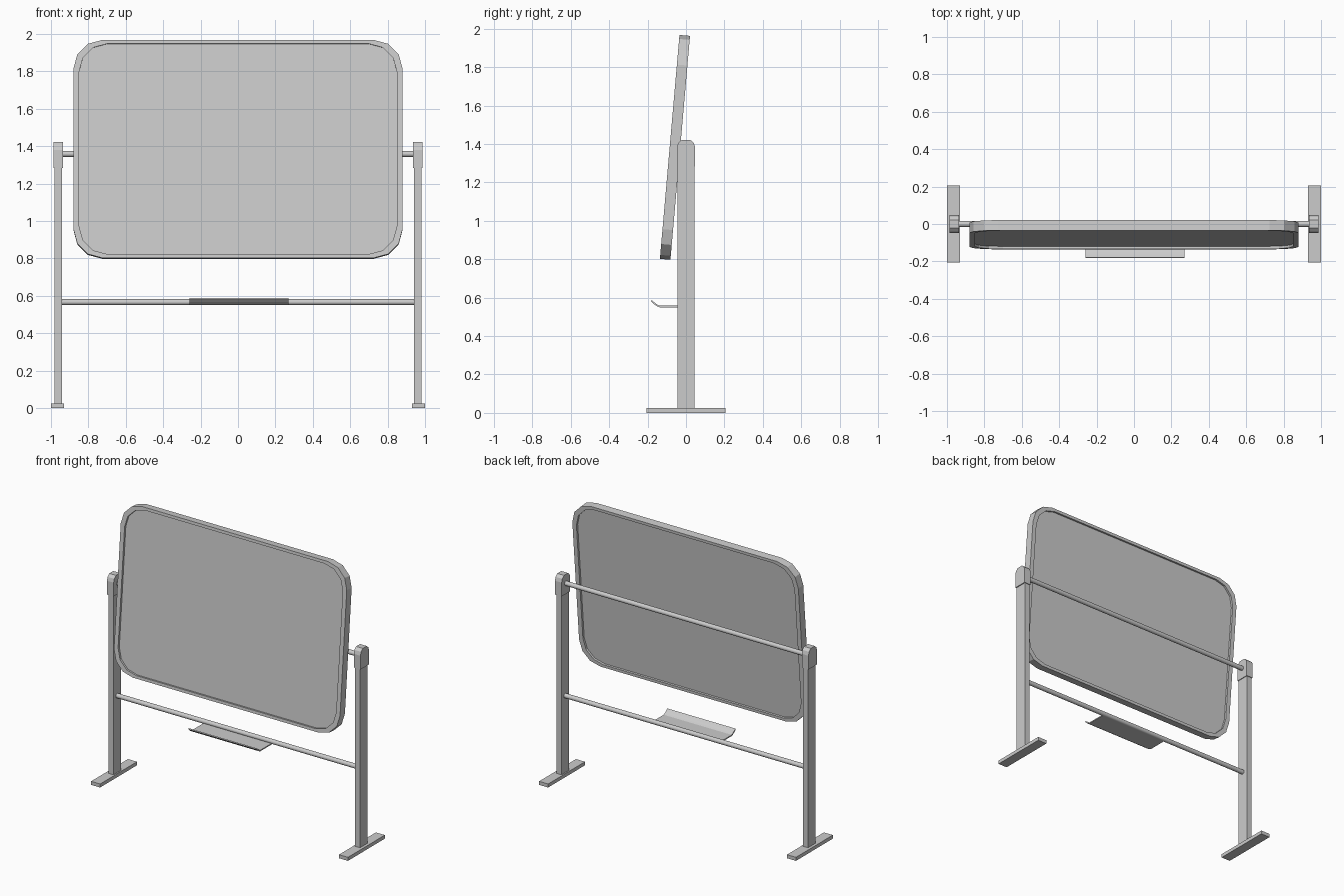
import bpy, bmesh
from math import sin, cos, pi, radians

if "Cube" in bpy.data.objects:
    bpy.data.objects.remove(bpy.data.objects["Cube"])


def make(name, bm, loc=(0, 0, 0), rot=(0, 0, 0)):
    bmesh.ops.recalc_face_normals(bm, faces=bm.faces)
    me = bpy.data.meshes.new(name)
    bm.to_mesh(me)
    bm.free()
    ob = bpy.data.objects.new(name, me)
    ob.location, ob.rotation_euler = loc, rot
    bpy.context.collection.objects.link(ob)
    return ob


def extrude_x(name, profile, x0, x1):
    """Extrude a closed (y, z) profile along x."""
    bm = bmesh.new()
    a = [bm.verts.new((x0, y, z)) for y, z in profile]
    b = [bm.verts.new((x1, y, z)) for y, z in profile]
    n = len(profile)
    bm.faces.new(a)
    bm.faces.new(b)
    for i in range(n):
        j = (i + 1) % n
        bm.faces.new((a[i], a[j], b[j], b[i]))
    return make(name, bm)


def rect(y, z0, z1):
    return [(-y, z0), (y, z0), (y, z1), (-y, z1)]


def rod(name, z, half, r=0.016):
    bpy.ops.mesh.primitive_cylinder_add(vertices=16, radius=r, depth=2 * half,
                                        location=(0, 0, z), rotation=(0, pi / 2, 0))
    bpy.context.object.name = name
    bpy.ops.object.shade_smooth_by_angle(angle=radians(40))


def outline(s, hx=0.88, hz=0.585, r=0.155, seg=3):
    """Rounded rectangle (x, z) scaled by s."""
    pts = []
    for q, (sx, sz) in enumerate(((1, 1), (-1, 1), (-1, -1), (1, -1))):
        for k in range(seg + 1):
            a = (q + k / seg) * pi / 2
            pts.append((s * (sx * (hx - r) + r * cos(a)), s * (sz * (hz - r) + r * sin(a))))
    return pts


def board_part(name, loops, closed_ring):
    """Bridge (scale, y) outlines; either wrap into a ring or cap the ends."""
    bm = bmesh.new()
    rows = [[bm.verts.new((x, y, z)) for x, z in outline(s)] for s, y in loops]
    n = len(rows[0])
    pairs = list(zip(rows, rows[1:]))
    if closed_ring:
        pairs.append((rows[-1], rows[0]))
    else:
        bm.faces.new(rows[0])
        bm.faces.new(rows[-1])
    for a, b in pairs:
        for i in range(n):
            j = (i + 1) % n
            bm.faces.new((a[i], a[j], b[j], b[i]))
    return make(name, bm, (0, -0.0575, 1.3825), (radians(-5), 0, 0))


# Tilted board: rim and recessed panel
T = 0.0275
board_part("board_frame", [(1, -T), (1, T), (0.965, T), (0.965, -T)], True)
board_part("board_panel", [(0.975, -0.013), (0.975, 0.013)], False)

# Stand sides: foot, post, rounded cap
cap = [(-0.048, 1.283), (0.048, 1.283), (0.048, 1.38), (0.041, 1.405), (0.022, 1.422),
       (-0.022, 1.422), (-0.041, 1.405), (-0.048, 1.38)]
for side, s in (("left", -1), ("right", 1)):
    extrude_x(side + "_foot", rect(0.205, 0, 0.025), s * 0.93, s * 1.0)
    extrude_x(side + "_post", rect(0.043, 0.02, 1.3), s * 0.94, s * 0.98)
    extrude_x(side + "_cap", cap, s * 0.935, s * 0.987)

# Cross rods
rod("pivot_rod", 1.358, 0.95)
rod("lower_rod", 0.566, 0.95)

# Pen tray with curled front lip
tray = [(0, 0.550), (-0.138, 0.550), (-0.152, 0.556), (-0.168, 0.567), (-0.182, 0.581),
        (-0.178, 0.587), (-0.163, 0.574), (-0.149, 0.564), (-0.137, 0.558), (0, 0.558)]
extrude_x("pen_tray", tray, -0.26, 0.27)
